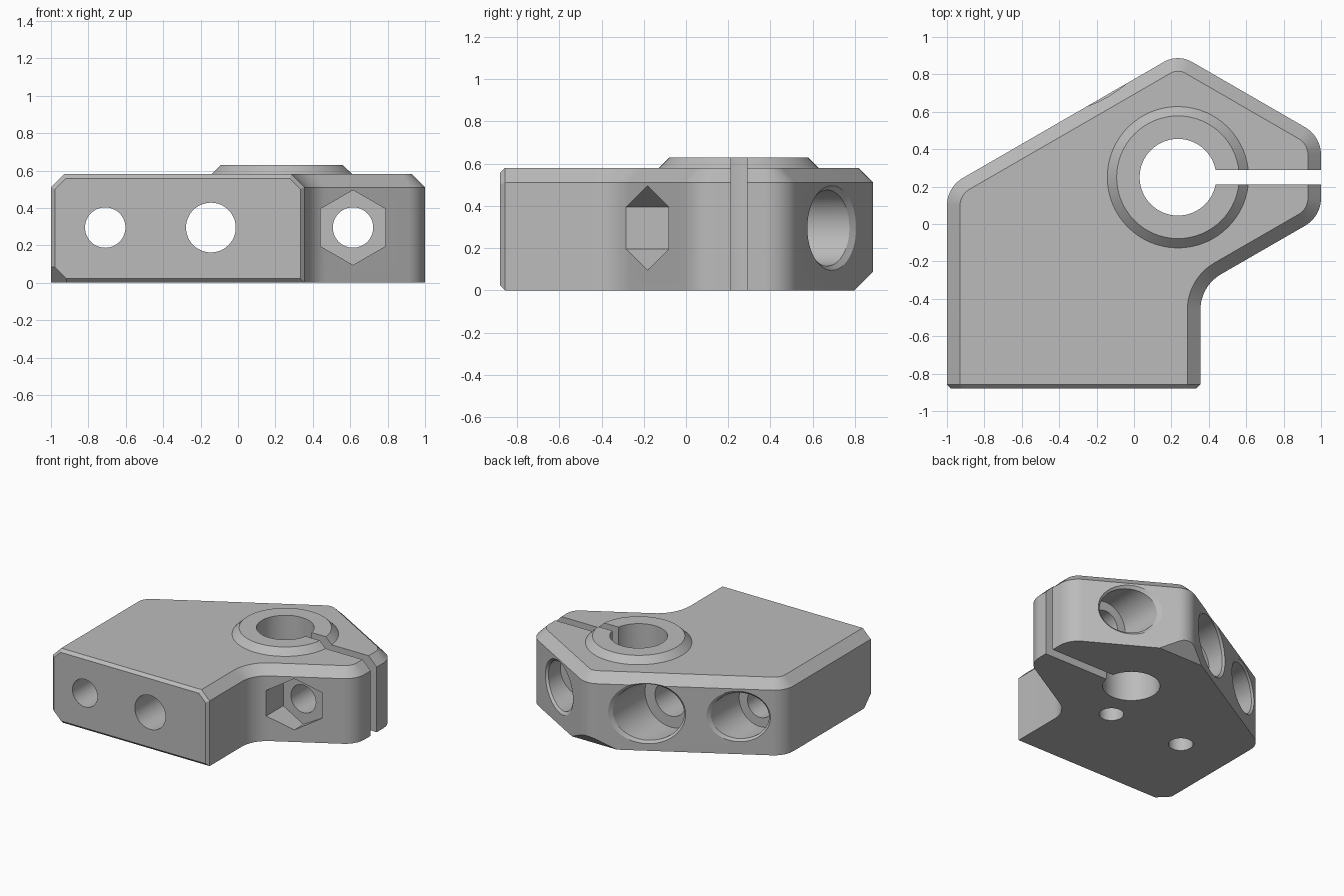
import bpy, bmesh, math
from mathutils import Vector

cube = bpy.data.objects.get("Cube")
if cube:
    bpy.data.objects.remove(cube, do_unlink=True)

TOP, MID, FRONT = 0.58, 0.51, -0.88
SLOPE = math.tan(math.radians(30))


def new_object(name, bm):
    bmesh.ops.recalc_face_normals(bm, faces=bm.faces[:])
    mesh = bpy.data.meshes.new(name)
    bm.to_mesh(mesh)
    bm.free()
    obj = bpy.data.objects.new(name, mesh)
    bpy.context.collection.objects.link(obj)
    return obj


def loft(rings):
    """Closed solid through rings of equal point count."""
    bm = bmesh.new()
    loops = [[bm.verts.new(p) for p in ring] for ring in rings]
    n = len(loops[0])
    for a, b in zip(loops, loops[1:]):
        for i in range(n):
            j = (i + 1) % n
            bm.faces.new((a[i], a[j], b[j], b[i]))
    bm.faces.new(loops[0][::-1])
    bm.faces.new(loops[-1])
    return bm


def circle(n, r, start=0.0):
    return [(r * math.cos(start + math.tau * i / n), r * math.sin(start + math.tau * i / n))
            for i in range(n)]


def offset_corners(pts, d):
    """Move every edge inward by d, except the front edge (the first)."""
    lines = []
    for i, p in enumerate(pts):
        q = pts[(i + 1) % len(pts)]
        t = (q - p).normalized()
        lines.append((p + Vector((-t.y, t.x)) * (d if i else 0), t))
    out = []
    for i in range(len(pts)):
        (p, t), (q, s) = lines[i - 1], lines[i]
        k = (q - p).cross(s) / t.cross(s)
        out.append(p + t * k)
    return out


def fillet(pts, radii, z, d, steps=10):
    """Round the corners; convex radii shrink and concave ones grow with d."""
    ring = []
    for i, p in enumerate(pts):
        if not radii[i]:
            ring.append((p.x, p.y, z))
            continue
        a = (p - pts[i - 1]).normalized()
        b = (pts[(i + 1) % len(pts)] - p).normalized()
        turn = math.atan2(a.cross(b), a.dot(b))
        side = 1 if turn > 0 else -1
        r = radii[i] - side * d
        start = p - a * r * math.tan(abs(turn) / 2)
        normal = Vector((-a.y, a.x)) * side
        centre = start + normal * r
        for k in range(steps + 1):
            ang = abs(turn) * k / steps
            v = centre - normal * r * math.cos(ang) + a * r * math.sin(ang)
            ring.append((v.x, v.y, z))
    return ring


def slice_off(bm, point, normal):
    """Remove everything beyond a plane and close the cut."""
    geom = bm.verts[:] + bm.edges[:] + bm.faces[:]
    bmesh.ops.bisect_plane(bm, geom=geom, dist=1e-5, plane_co=point,
                           plane_no=Vector(normal).normalized(), clear_outer=True)
    edges = [e for e in bm.edges if e.is_boundary]
    if edges:
        bmesh.ops.edgeloop_fill(bm, edges=edges)


# Body: rounded outline with a bevelled top rim
corners = [Vector(c) for c in ((-1, FRONT), (0.355, FRONT), (0.355, -0.332), (1, 0.04),
                               (1, 0.468), (0.235, 0.91), (-1, 0.197))]
radii = (0, 0, 0.22, 0.17, 0.17, 0.15, 0.17)
inner = offset_corners(corners, TOP - MID)
bm = loft([fillet(corners, radii, 0, 0), fillet(corners, radii, MID, 0),
           fillet(inner, radii, TOP, TOP - MID)])

# Fine bevel around the front face
e, h = 0.022, math.sqrt(0.5)
for x, z, nx, nz in ((0, 0, 0, -1), (0, TOP, 0, 1), (-1, 0, -1, 0), (0.355, 0, 1, 0),
                     (-1, MID, -h, h), (0.355, MID, h, h)):
    slice_off(bm, (x, FRONT + e, z), (nx, -1, nz))
# Clipped lower corners at the front and the rear tip
slice_off(bm, (-0.895, FRONT, 0), (-1, -1, -1))
slice_off(bm, (0.235, 0.797, 0), (0, 1, -1))
body = new_object("clamp_block", bm)


def boolean(tool, operation):
    tool.hide_render = True
    mod = body.modifiers.new(tool.name, "BOOLEAN")
    mod.operation, mod.object, mod.solver = operation, tool, "EXACT"
    bpy.context.view_layer.objects.active = body
    bpy.ops.object.modifier_apply(modifier=mod.name)
    bpy.data.objects.remove(tool, do_unlink=True)


def upright(name, x, y, levels, n=64):
    return new_object(name, loft([[(x + a, y + b, z) for a, b in circle(n, r)]
                                  for z, r in levels]))


def along_y(name, x, levels, n=48, start=0.0):
    """Rings along y; each level is (y at centre, radius, shear)."""
    return new_object(name, loft([[(x + a, y + s * a, 0.295 + b) for a, b in circle(n, r, start)]
                                  for y, r, s in levels]))


# Raised collar, main bore and clamping slot
BX, BY = 0.235, 0.25
boolean(upright("collar", BX, BY, ((0.53, 0.428), (0.63, 0.328))), "UNION")
boolean(upright("main_bore", BX, BY, ((-0.1, 0.205), (0.8, 0.205))), "DIFFERENCE")
slot = [(BX, BY - 0.038), (1.2, BY - 0.038), (1.2, BY + 0.038), (BX, BY + 0.038)]
boolean(new_object("slot", loft([[(x, y, z) for x, y in slot] for z in (-0.1, 0.8)])),
        "DIFFERENCE")

# Hexagonal nut pocket
boolean(along_y("nut_pocket", 0.615, ((-0.6, 0.2, 0), (-0.07, 0.2, 0)), 6, math.pi / 2),
        "DIFFERENCE")

# Bolt holes with rear counterbores bevelled along the slanted faces
for name, x, y0, hole, floor, face, head, s in (
        ("outer_bolt", -0.71, -1, 0.108, 0.1, 0.367, 0.18, SLOPE),
        ("middle_bolt", -0.145, -1, 0.133, 0.4, 0.691, 0.22, SLOPE),
        ("clamp_bolt", 0.615, -0.3, 0.108, 0.42, 0.69, 0.18, -SLOPE)):
    boolean(along_y(name, x, ((y0, hole, 0), (floor, hole, 0), (floor, head, 0),
                              (face - 0.02, head, s), (face + 0.02, head + 0.04, s),
                              (face + 0.3, head + 0.04, s))), "DIFFERENCE")

# Blind holes in the underside
for x, y in ((0.085, -0.15), (-0.57, -0.16)):
    boolean(upright("blind_hole", x, y, ((-0.1, 0.088), (0.25, 0.088)), 32), "DIFFERENCE")

# Material and shading
grey = bpy.data.materials.new("plain_grey")
grey.use_nodes = True
colour = (0.5, 0.5, 0.5, 1)
grey.diffuse_color = colour
grey.node_tree.nodes["Principled BSDF"].inputs["Base Color"].default_value = colour
body.data.materials.clear()
body.data.materials.append(grey)
for face in body.data.polygons:
    face.material_index = 0
bpy.ops.object.select_all(action="DESELECT")
body.select_set(True)
bpy.context.view_layer.objects.active = body
bpy.ops.object.shade_smooth_by_angle(angle=math.radians(25))
